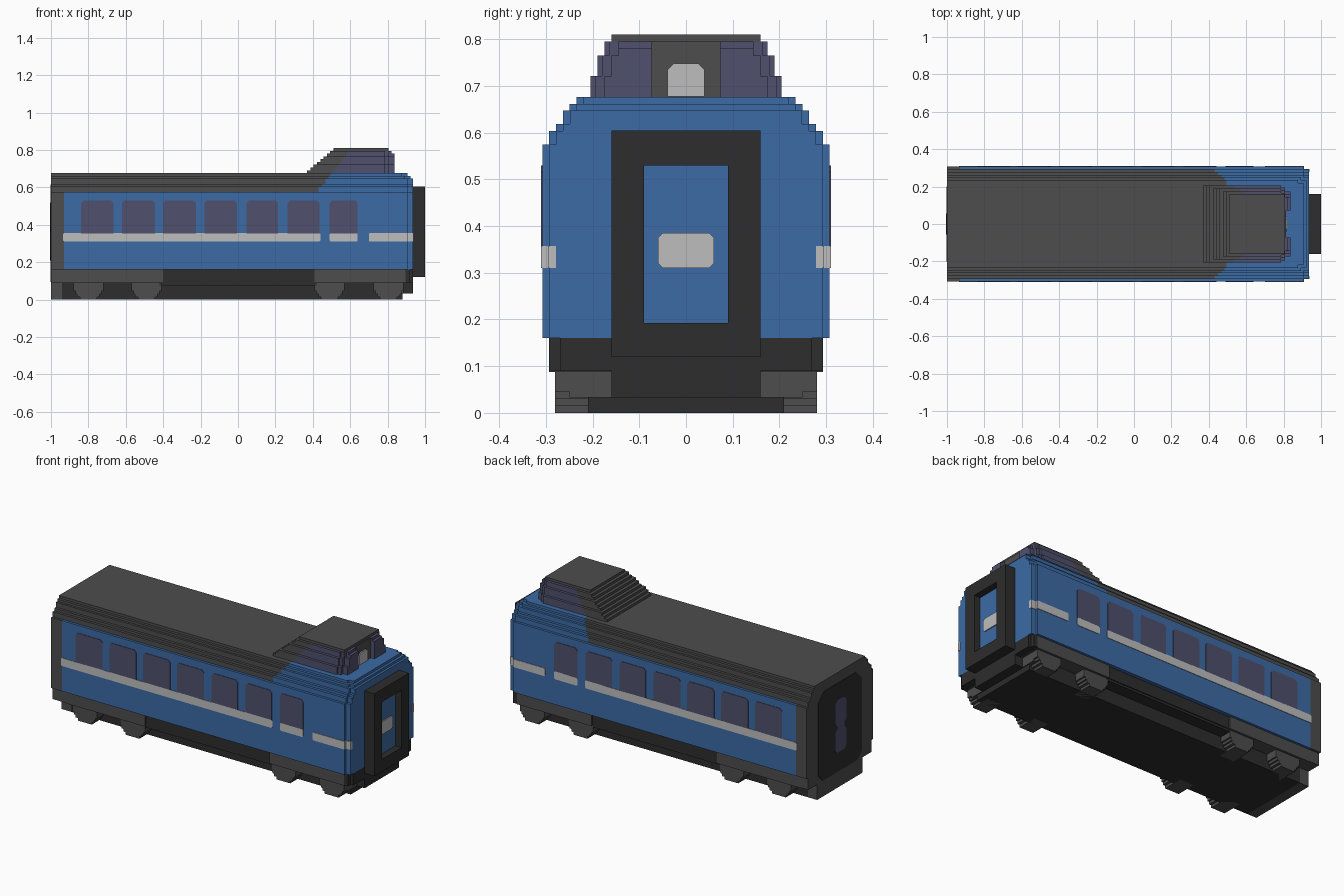
import bpy, bmesh

cube = bpy.data.objects.get("Cube")
if cube:
    bpy.data.objects.remove(cube, do_unlink=True)


def material(name, rgb):
    lin = [c / 255 for c in rgb]
    lin = [c / 12.92 if c < 0.04045 else ((c + 0.055) / 1.055) ** 2.4 for c in lin]
    m = bpy.data.materials.new(name)
    m.use_nodes = True
    m.diffuse_color = (*lin, 1)
    m.node_tree.nodes["Principled BSDF"].inputs["Base Color"].default_value = (*lin, 1)
    return m


BLUE = material("body blue", (60, 107, 165))
GRAY = material("roof gray", (77, 77, 77))
DARK = material("chassis black", (45, 45, 45))
GLASS = material("window violet", (80, 80, 110))
LIGHT = material("stripe light gray", (190, 190, 190))


def prism(bm, outline, axis, a, b):
    """Extrude a 2D outline along an axis from a to b."""
    def put(p, t):
        v = list(p)
        v.insert(axis, t)
        return bm.verts.new(v)
    lo = [put(p, a) for p in outline]
    hi = [put(p, b) for p in outline]
    bm.faces.new(lo)
    bm.faces.new(hi)
    n = len(lo)
    for i in range(n):
        bm.faces.new((lo[i], lo[(i + 1) % n], hi[(i + 1) % n], hi[i]))


def part(name, mat, prisms):
    """One object from several (outline, axis, start, end) prisms."""
    bm = bmesh.new()
    for p in prisms:
        prism(bm, *p)
    bmesh.ops.recalc_face_normals(bm, faces=bm.faces)
    me = bpy.data.meshes.new(name)
    bm.to_mesh(me)
    bm.free()
    me.materials.append(mat)
    ob = bpy.data.objects.new(name, me)
    bpy.context.collection.objects.link(ob)
    return ob


def rect(a0, a1, b0, b1):
    return [(a0, b0), (a1, b0), (a1, b1), (a0, b1)]


def cut_rect(a0, a1, b0, b1, top, bottom=0.0):
    """Rectangle with cut corners at its top and, if asked, bottom."""
    t, u = top, bottom
    low = [(a0, b0 + u), (a0 + u, b0), (a1 - u, b0), (a1, b0 + u)] if u else [(a0, b0), (a1, b0)]
    return low + [(a1, b1 - t), (a1 - t, b1), (a0 + t, b1), (a0, b1 - t)]


def box(x0, x1, y0, y1, z0, z1):
    return (rect(x0, x1, y0, y1), 2, z0, z1)


def both(x0, x1, y0, y1, z0, z1):
    return [box(x0, x1, y0, y1, z0, z1), box(x0, x1, -y1, -y0, z0, z1)]


def nose(x0, x1, hw, s=0.015):
    """Plan outline with stepped front corners."""
    half = [(x0, hw), (x1 - 2 * s, hw), (x1 - 2 * s, hw - s), (x1, hw - s)]
    return half + [(x, -y) for x, y in reversed(half)]


def slant(z):
    """Front edge of the gray roof at a given height."""
    return 0.42 + 0.8 * (z - 0.575)


# Body walls: gray rear end, blue sides and front
part("rear_end", GRAY, [box(-1, -0.93, -0.307, 0.307, 0.16, 0.575)])
part("body_shell", BLUE, [(nose(-0.93, 0.936, 0.307), 2, 0.16, 0.575)])

# Stepped roof, split along the slanted colour line
roof = [(0.575, 0.604, 0.293, 0.936), (0.604, 0.619, 0.278, 0.936), (0.619, 0.648, 0.263, 0.936),
        (0.648, 0.662, 0.25, 0.922), (0.662, 0.677, 0.235, 0.907)]
part("roof", GRAY, [box(-1, slant((a + b) / 2), -w, w, a, b) for a, b, w, f in roof])
part("front_roof", BLUE, [(nose(slant((a + b) / 2), f, w), 2, a, b) for a, b, w, f in roof])

# Raised cab with stepped rear slope and glazed sides
N, Z0, STEP = 9, 0.677, 0.0148
cab_back, cab_glass = [], []
for i in range(N):
    z = Z0 + i * STEP
    w = 0.205 if i < 3 else 0.19 if i < 6 else 0.175 if i < 8 else 0.16
    rear = 0.37 + i * 0.0175
    split = slant(z + STEP / 2) if i < N - 1 else 0.805
    cab_back.append(box(rear, split, -w, w, z, z + STEP))
    if i < N - 1:
        cab_glass.append((nose(split, 0.806, w, 0.01), 2, z, z + STEP))
        front = 0.836 if i < 7 else 0.82
        cab_glass += both(0.79, front, 0.073, w - 0.03, z, z + STEP)
part("cab_roof", GRAY, cab_back)
part("cab_windows", GLASS, cab_glass)
part("cab_front_pillar", GRAY, [box(0.78, 0.812, -0.073, 0.073, Z0, 0.796)])
part("headlamp", LIGHT, [(cut_rect(-0.04, 0.04, 0.678, 0.748, 0.014), 0, 0.81, 0.818)])

# Side windows and stripe, thin plates on both sides
spans = [(-0.84, -0.665), (-0.62, -0.445), (-0.40, -0.225), (-0.18, -0.005),
         (0.045, 0.215), (0.265, 0.435), (0.49, 0.64)]
stripes = [(-0.935, 0.44), (0.49, 0.64), (0.70, 0.907)]
for side, s in (("right", -1), ("left", 1)):
    y0, y1 = s * 0.305, s * 0.310
    part(side + "_windows", GLASS,
         [(cut_rect(a, b, 0.355, 0.53, 0.014), 1, y0, y1) for a, b in spans])
    part(side + "_stripe", LIGHT,
         [(cut_rect(a, b, 0.31, 0.357, 0.006, 0.006), 1, y0, y1) for a, b in stripes])
part("stripe_front_corners", LIGHT, both(0.90, 0.939, 0.278, 0.295, 0.31, 0.357)
     + both(0.90, 0.909, 0.285, 0.310, 0.31, 0.357))

# Front gangway frame with recessed door
part("gangway_frame", DARK, both(0.93, 1.0, 0.09, 0.16, 0.12, 0.605)
     + [box(0.93, 1.0, -0.09, 0.09, 0.12, 0.193), box(0.93, 1.0, -0.09, 0.09, 0.53, 0.605)])
part("front_door", BLUE, [box(0.92, 0.96, -0.09, 0.09, 0.193, 0.53)])
part("door_plate", LIGHT, [(cut_rect(-0.06, 0.06, 0.31, 0.385, 0.01, 0.01), 0, 0.958, 0.966)])

# Rear roof end panel and door windows
part("rear_panel", DARK, [(cut_rect(-0.2, 0.2, 0.095, 0.615, 0.05, 0.04), 0, -1.003, -0.99)])
part("rear_door_windows", GLASS,
     [(cut_rect(-0.055, 0.055, 0.365, 0.52, 0.025, 0.02), 0, -1.006, -0.99),
      (cut_rect(-0.055, 0.055, 0.21, 0.345, 0.02, 0.02), 0, -1.006, -0.99),
      (rect(-0.035, 0.035, 0.34, 0.37), 0, -1.006, -0.99)])

# Underframe, floor slab and coupling block
part("underframe", DARK, [(nose(-0.94, 0.936, 0.285), 2, 0.09, 0.16)]
     + both(0.895, 0.92, 0.25, 0.293, 0.09, 0.16))
part("floor_slab", DARK, [box(-0.94, 0.88, -0.21, 0.21, 0.0, 0.1)])
part("coupling", DARK, [box(0.87, 0.936, -0.16, 0.16, 0.033, 0.12)])
part("side_skirts", DARK, both(-0.42, 0.42, 0.2, 0.28, 0.077, 0.12))
part("rear_buffer", GRAY, [box(-1, -0.94, -0.293, 0.293, 0.09, 0.16),
                           box(-1, -0.94, -0.21, 0.21, 0.0, 0.09)])

# Bogie frames and stepped wheels
part("bogie_frames", GRAY, both(-0.94, -0.40, 0.16, 0.293, 0.088, 0.16)
     + both(0.41, 0.895, 0.16, 0.293, 0.088, 0.16) + both(0.85, 0.885, 0.16, 0.25, 0.033, 0.09))
wheels = []
for cx in (-0.80, -0.49, 0.49, 0.805):
    for z0, z1, w in ((0, 0.015, 0.045), (0.015, 0.03, 0.06), (0.03, 0.045, 0.07), (0.045, 0.12, 0.08)):
        wheels += both(cx - w, cx + w, 0.16, 0.28, z0, z1)
part("wheels", GRAY, wheels)
